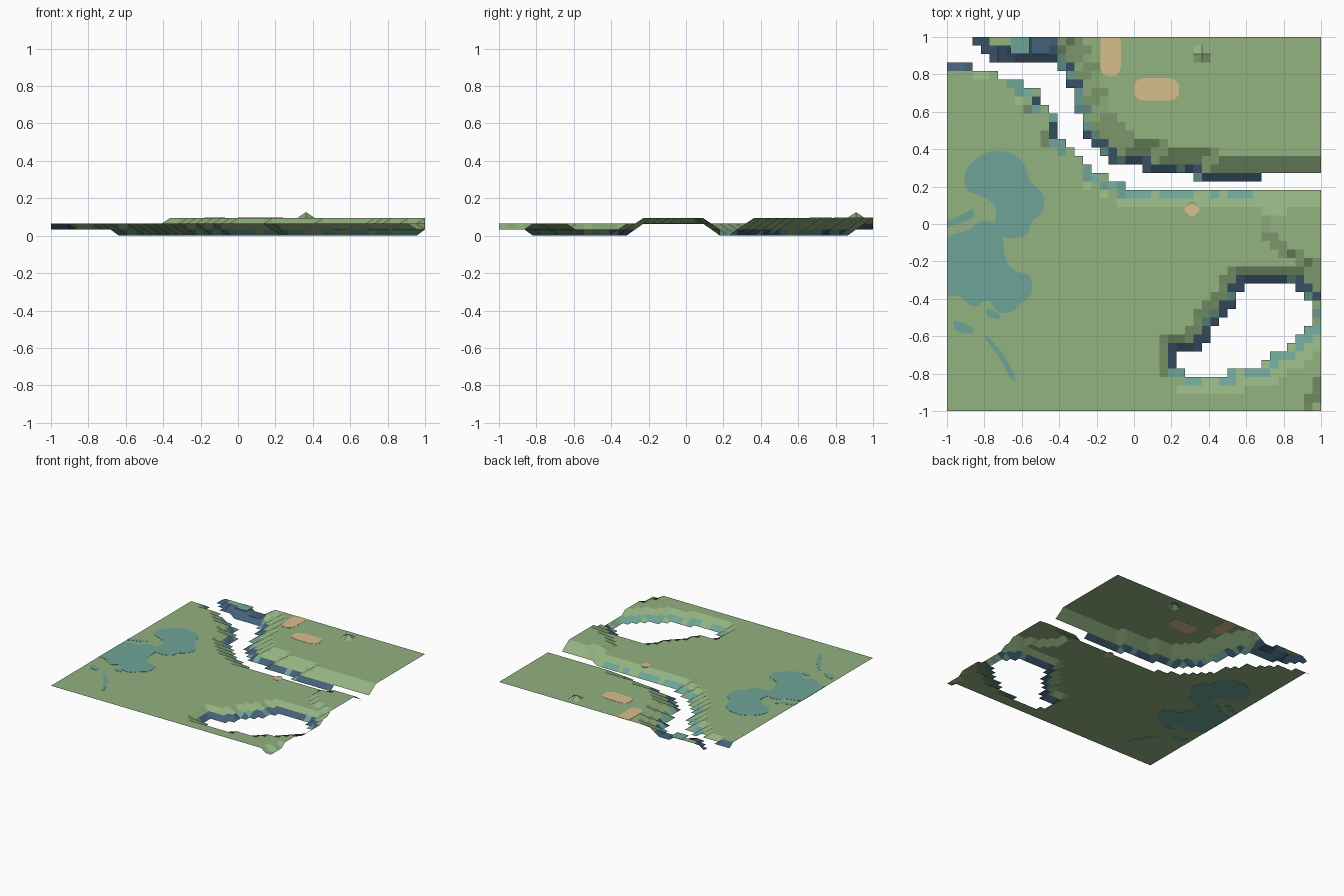
import bpy, bmesh, random
from mathutils import Vector

if "Cube" in bpy.data.objects:
    bpy.data.objects.remove(bpy.data.objects["Cube"])

random.seed(4)
N = 44                                   # cells per side
CELL = 2 / N
Z = [0.0, 0.033, 0.064, 0.095, 0.126]    # terrace heights


def lin(c):
    c /= 255
    return c / 12.92 if c <= 0.04045 else ((c + 0.055) / 1.055) ** 2.4


def material(name, r, g, b):
    m = bpy.data.materials.new(name)
    m.diffuse_color = (lin(r), lin(g), lin(b), 1)
    m.use_nodes = True
    m.node_tree.nodes["Principled BSDF"].inputs["Base Color"].default_value = m.diffuse_color
    return m


GRASS = material("grass green", 146, 178, 128)
TEAL = material("shallow teal", 110, 164, 152)
BLUE = material("deep blue", 68, 97, 122)
SAND = material("sand", 216, 190, 140)

# Outlines seen from above: open water (holes) and terraces
RIVER = [(-1.02, .88), (-.91, .88), (-.84, .84), (-.79, .82), (-.69, .785), (-.54, .74), (-.45, .61),
         (-.38, .45), (-.26, .32), (-.13, .24), (-.03, .2), (.27, .19), (.68, .18), (1.02, .19),
         (1.02, .28), (.69, .28), (.66, .23), (.3, .25), (.2, .29), (-.05, .30), (-.18, .37),
         (-.26, .48), (-.3, .61), (-.38, .80), (-.44, .87), (-.54, .85), (-.69, .85), (-.75, .88),
         (-.84, .93), (-.85, 1.02), (-1.02, 1.02)]
POND = [(.21, -.77), (.2, -.71), (.38, -.66), (.43, -.56), (.51, -.46), (.57, -.36), (.66, -.31),
        (.82, -.31), (.92, -.37), (.96, -.48), (.92, -.59), (.78, -.67), (.66, -.77), (.41, -.81), (.28, -.8)]
NORTH_TERRACE = [(-.40, 1.02), (-.34, .83), (-.25, .62), (-.15, .45), (-.1, .36), (1.02, .33), (1.02, 1.02)]
EAST_TERRACE = [(.71, .15), (.71, -.06), (.78, -.12), (.88, -.18), (1.02, -.25), (1.02, .15)]
LOW_CORNER = [(.94, -1.02), (.94, -.94), (.98, -.9), (.98, -.82), (1.02, -.82), (1.02, -1.02)]
LOW_INLET = [(-.55, .84), (-.45, .84), (-.45, 1.02), (-.55, 1.02)]


def inside(x, y, poly):
    hit = False
    for (x1, y1), (x2, y2) in zip(poly, poly[1:] + poly[:1]):
        if (y1 > y) != (y2 > y) and x < (x2 - x1) * (y - y1) / (y2 - y1) + x1:
            hit = not hit
    return hit


def pos(i):
    return -1 + i * CELL


# Cells of open water, and the level of the shore around them
water = set()
for i in range(N):
    for j in range(N):
        x, y = pos(i + .5), pos(j + .5)
        if inside(x, y, RIVER) or inside(x, y, POND):
            water.add((i, j))


def plateau(x, y):
    if inside(x, y, NORTH_TERRACE) or inside(x, y, EAST_TERRACE):
        return 3
    if inside(x, y, LOW_CORNER) or inside(x, y, LOW_INLET):
        return 1
    return 2


level = {(i, j): plateau(pos(i), pos(j)) for i in range(N + 1) for j in range(N + 1)}
level[(30, 42)] = 4                      # small mound
for (i, j) in water:
    x, y = pos(i + .5), pos(j + .5)
    base = 1 if y > 0 and (x < -.65 or x > .69) else 0
    for a in range(-2, 4):               # banks rise one level per cell
        for b in range(-2, 4):
            k = (i + a, j + b)
            if k in level:
                ring = max(-a, a - 1, -b, b - 1, 0)
                level[k] = min(level[k], base + ring)

# Terrain sheet
bm = bmesh.new()
verts = {k: bm.verts.new((pos(k[0]), pos(k[1]), Z[l])) for k, l in level.items()}
for i in range(N):
    for j in range(N):
        if (i, j) in water:
            continue
        ks = [(i, j), (i + 1, j), (i + 1, j + 1), (i, j + 1)]
        f = bm.faces.new([verts[k] for k in ks])
        f.normal_update()
        c = f.calc_center_median()
        lows = [level[k] for k in ks]
        if c.x < -.42 and c.y > .84 and min(lows) < 2:        # inlet and spit banks
            f.material_index = 2
        elif min(lows) == 0:                                  # lowest bank
            if f.normal.y < -.1 or f.normal.x > .45:
                f.material_index = 2 if random.random() < .75 else 1
            else:
                f.material_index = 1 if random.random() < .65 else 0
for v in [v for v in bm.verts if not v.link_faces]:
    bm.verts.remove(v)
me = bpy.data.meshes.new("terrain")
bm.to_mesh(me)
bm.free()
for m in (GRASS, TEAL, BLUE):
    me.materials.append(m)
bpy.context.collection.objects.link(bpy.data.objects.new("terrain", me))


def patch(name, pts, z, mat, smooth=4):
    """Thin painted plate with a rounded outline, showing on both sides of the sheet."""
    out = [Vector(p) for p in pts]
    for _ in range(smooth - 1):          # corner cutting
        out = [q for a, b in zip(out, out[1:] + out[:1]) for q in (a * .75 + b * .25, a * .25 + b * .75)]
    bm = bmesh.new()
    f = bm.faces.new([bm.verts.new((max(-1, min(1, p.x)), max(-1, min(1, p.y)), z - .0015)) for p in out])
    f.normal_update()
    if f.normal.z > 0:
        f.normal_flip()
    top = bmesh.ops.extrude_face_region(bm, geom=[f], use_keep_orig=True)
    bmesh.ops.translate(bm, vec=(0, 0, .003), verts=[g for g in top["geom"] if isinstance(g, bmesh.types.BMVert)])
    bmesh.ops.recalc_face_normals(bm, faces=bm.faces)
    bmesh.ops.triangulate(bm, faces=bm.faces)
    me = bpy.data.meshes.new(name)
    bm.to_mesh(me)
    bm.free()
    me.materials.append(mat)
    bpy.context.collection.objects.link(bpy.data.objects.new(name, me))


def box(x1, x2, y1, y2):
    xm, ym = (x1 + x2) / 2, (y1 + y2) / 2
    d = .03
    return [(x1, y1 + d), (x1 + d, y1), (xm, y1), (x2 - d, y1), (x2, y1 + d), (x2, ym),
            (x2, y2 - d), (x2 - d, y2), (xm, y2), (x1 + d, y2), (x1, y2 - d), (x1, ym)]


# Marsh patches on the west meadow
MEADOW, HIGH = Z[2], Z[3]
patch("north_marsh", [(-.90, .17), (-.91, .29), (-.80, .39), (-.66, .39), (-.58, .32), (-.56, .22), (-.48, .17),
                      (-.48, .06), (-.56, .01), (-.56, -.06), (-.66, -.08), (-.77, -.06), (-.72, .08), (-.80, .15)],
      MEADOW, TEAL)
patch("south_marsh", [(-1.04, -.07), (-.86, -.03), (-.85, .01), (-.76, .02), (-.70, -.06), (-.69, -.21), (-.62, -.26),
                      (-.55, -.27), (-.54, -.38), (-.60, -.42), (-.64, -.47), (-.73, -.48), (-.78, -.39),
                      (-.86, -.46), (-.94, -.37), (-1.04, -.40)], MEADOW, TEAL)
patch("west_pool", [(-1.03, .02), (-.95, .03), (-.86, .09), (-.85, .03), (-.95, .0), (-1.03, -.03)], MEADOW, TEAL)
patch("small_pool", [(-.97, -.51), (-.90, -.53), (-.85, -.57), (-.88, -.59), (-.96, -.57)], MEADOW, TEAL)
patch("tiny_pool", [(-.80, -.45), (-.72, -.47), (-.71, -.51), (-.78, -.5)], MEADOW, TEAL)
patch("brook", [(-.82, -.58), (-.78, -.6), (-.70, -.69), (-.64, -.80), (-.63, -.85), (-.66, -.83), (-.72, -.71)],
      MEADOW, TEAL)
patch("spit_pool", [(-.66, .91), (-.56, .91), (-.56, 1.02), (-.66, 1.02)], MEADOW, TEAL, 1)

# Sandy clearings
patch("north_clearing", box(-.18, -.07, .79, 1.03), HIGH, SAND)
patch("long_clearing", box(0, .24, .66, .78), HIGH, SAND)
patch("round_clearing", box(.27, .35, .04, .115), MEADOW, SAND)
